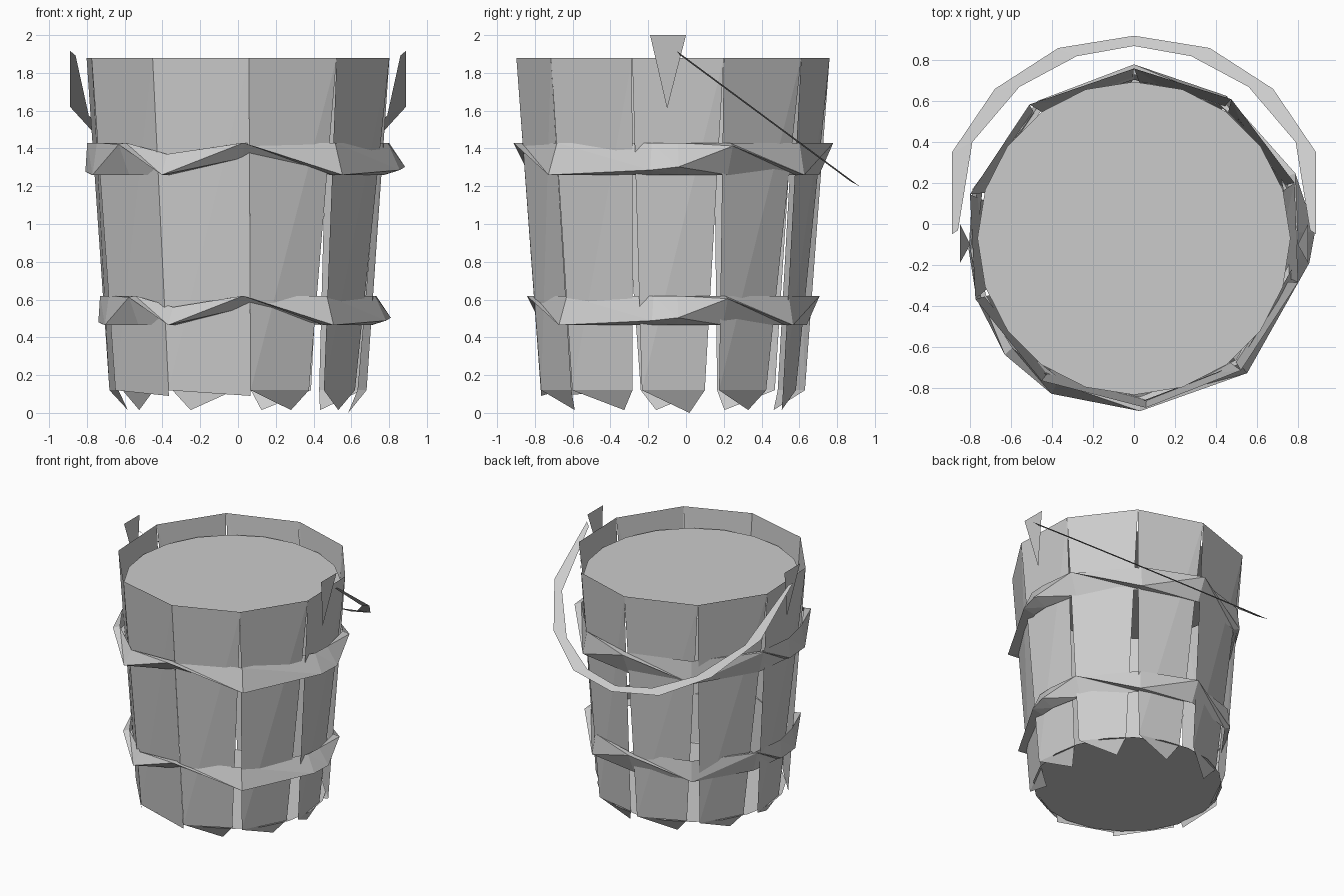
import bpy
from math import sin, cos, radians

if "Cube" in bpy.data.objects:
    bpy.data.objects.remove(bpy.data.objects["Cube"])

CY = -0.07  # bucket axis sits slightly forward because the handle hangs back


def polar(r, deg, z):
    a = radians(deg)
    return (r * cos(a), CY + r * sin(a), z)


def make(name, verts, faces):
    mesh = bpy.data.meshes.new(name)
    mesh.from_pydata(verts, [], faces)
    mesh.update()
    obj = bpy.data.objects.new(name, mesh)
    bpy.context.collection.objects.link(obj)
    return obj


def disc(name, r, z, n=20):
    make(name, [polar(r, 360 * i / n, z) for i in range(n)], [list(range(n))])


# staves: ten tapered, slightly twisted boards; most end in an inward pointed foot
seams = [-123, -86, -51, -15, 19, 55, 90, 128, 165, 201, 237]
for i in range(10):
    a, b = seams[i], seams[i + 1]
    plain = i in (0, 9)
    ba = a + (1 if plain else 1.5)
    bb = b + 1.5 if plain else b - (6 if i >= 4 else 4)
    verts = [polar(0.83, a, 1.88), polar(0.83, b, 1.88),
             polar(0.70 if plain else 0.655, bb, 0.09 if plain else 0.12),
             polar(0.70, ba, 0.12)]
    faces = [(0, 3, 1), (1, 3, 2)]
    if not plain:
        foot_z = 0.0 if i == 3 else 0.015
        verts.append(polar(0.59, ba + 0.776 * (bb - ba), foot_z))
        faces.append((3, 4, 2))
    make(f"stave_{i + 1}", verts, faces)

# contents surface and floor
disc("contents_surface", 0.765, 1.74)
disc("floor", 0.668, 0.115)

# hoops: crooked bands whose outer crease zigzags up and down
# (angle, outer radius, crease height 0..1)
crease = [(-88, 0.845, 1), (-50, 0.86, 0), (-8, 0.865, 0.15), (2, 0.885, 0.25),
          (22, 0.85, 0.9), (57, 0.83, 0), (90, 0.85, 1), (125, 0.82, 0),
          (163, 0.825, 1), (184, 0.81, 0.1), (201, 0.825, 0),
          (222, 0.85, 0.95), (242, 0.86, 0)]


def hoop(name, z0, z1, s):
    n = len(crease)
    verts = []
    for ang, r, h in crease:
        top_in = z1 - (0.06 if ang == 242 else 0)
        bottom_in = z0 + (0.09 if ang == -88 else 0)
        verts += [polar(0.80 * s, ang, top_in),
                  polar(r * s, ang, z0 + (z1 - z0) * h),
                  polar(0.775 * s, ang, bottom_in)]
    faces = []
    for i in range(n):
        a, b = 3 * i, 3 * ((i + 1) % n)
        for k in (0, 1):
            faces += [(a + k, a + k + 1, b + k + 1), (a + k, b + k + 1, b + k)]
    make(name, verts, faces)


hoop("upper_hoop", 1.26, 1.43, 1.0)
hoop("lower_hoop", 0.465, 0.62, 0.915)

# ears: pointed tabs holding the handle
for side, name in ((-1, "left_ear"), (1, "right_ear")):
    make(name, [(side * 0.85, -0.19, 2.0), (side * 0.85, 0.0, 2.0),
                (side * 0.80, -0.10, 1.61)], [(0, 1, 2)])

# handle: flat crescent ribbon hanging down behind
outer = [(0.89, -0.05), (0.89, 0.35), (0.68, 0.66), (0.37, 0.86), (0.0, 0.92)]
inner = [(0.86, -0.03), (0.79, 0.40), (0.56, 0.67), (0.28, 0.82), (0.0, 0.87)]


def arc(half):
    return half + [(-x, y) for x, y in half[-2::-1]]


o, n = arc(outer), arc(inner)
pts = []
for (ox, oy), (ix, iy) in zip(o, n):
    pts += [(ox, oy, 1.88 - 0.74 * oy), (ix, iy, 1.87 - 0.74 * iy)]
make("handle", pts, [(2 * i, 2 * i + 1, 2 * i + 3, 2 * i + 2) for i in range(len(o) - 1)])
